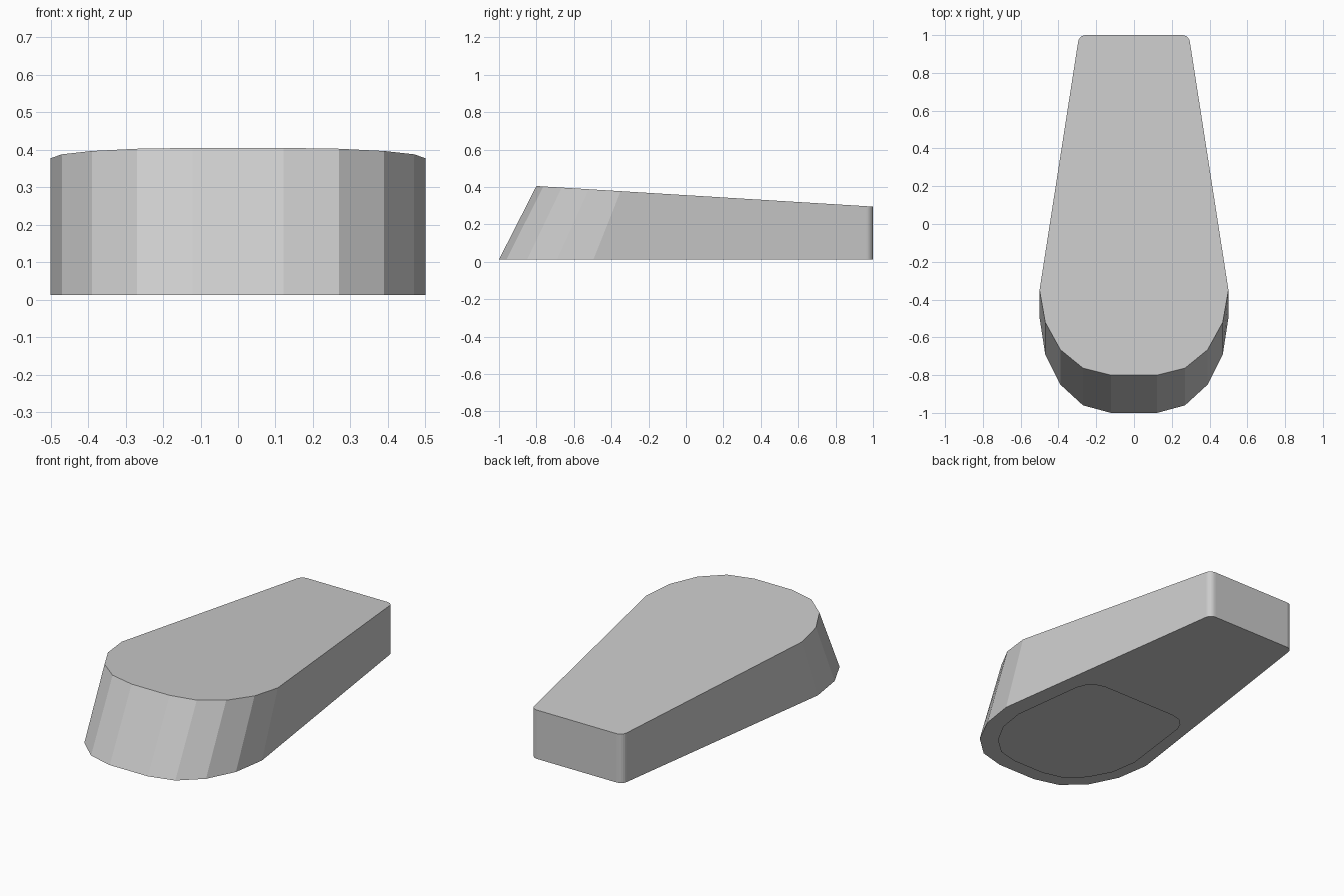
import bpy, bmesh
from math import sin, cos, radians

cube = bpy.data.objects.get("Cube")
if cube:
    bpy.data.objects.remove(cube, do_unlink=True)

grey = bpy.data.materials.new("plain grey")
grey.use_nodes = True
colour = (0.6, 0.6, 0.6, 1)
grey.diffuse_color = colour
grey.node_tree.nodes["Principled BSDF"].inputs["Base Color"].default_value = colour

BASE_Z = 0.012


def mirrored(half):
    """Complete a right-hand outline (front to back) with its mirror image."""
    return half + [(-p[0], *p[1:]) for p in reversed(half)]


def top_z(y):
    """Height of the sloping top plane."""
    return 0.405 - 0.11 * (y + 0.8) / 1.8


def finish(bm, name):
    mesh = bpy.data.meshes.new(name)
    bm.to_mesh(mesh)
    bm.free()
    mesh.materials.append(grey)
    obj = bpy.data.objects.new(name, mesh)
    bpy.context.collection.objects.link(obj)
    return obj


# Body outline: x, y at the base, y at the top; the rounded front leans back
half = [(0.122, -1.0, -0.8), (0.27, -0.96, -0.763), (0.39, -0.85, -0.665),
        (0.47, -0.69, -0.52), (0.5, -0.495, -0.35)]
# Small rounded back corners
for step in range(6):
    a = radians(8 + 82 * step / 5)
    x, y = 0.256 + 0.04 * cos(a), 0.96 + 0.04 * sin(a)
    half.append((x, y, y))
outline = mirrored(half)

# Body: base and top caps joined by a ring of walls
bm = bmesh.new()
low = [bm.verts.new((x, y, BASE_Z)) for x, y, t in outline]
high = [bm.verts.new((x, t, top_z(t))) for x, y, t in outline]
bm.faces.new(list(reversed(low)))
bm.faces.new(high)
count = len(outline)
for i in range(count):
    j = (i + 1) % count
    bm.faces.new((low[i], low[j], high[j], high[i]))
bmesh.ops.recalc_face_normals(bm, faces=bm.faces)
finish(bm, "body")

# Flat contact sheet under the wide end
pad = mirrored([(0.10, -0.9), (0.22, -0.87), (0.32, -0.78), (0.39, -0.65),
                (0.415, -0.49), (0.36, -0.06), (0.34, -0.01), (0.30, 0.03),
                (0.24, 0.045)])
bm = bmesh.new()
bm.faces.new([bm.verts.new((x, y, 0)) for x, y in reversed(pad)])
finish(bm, "base_sheet")
